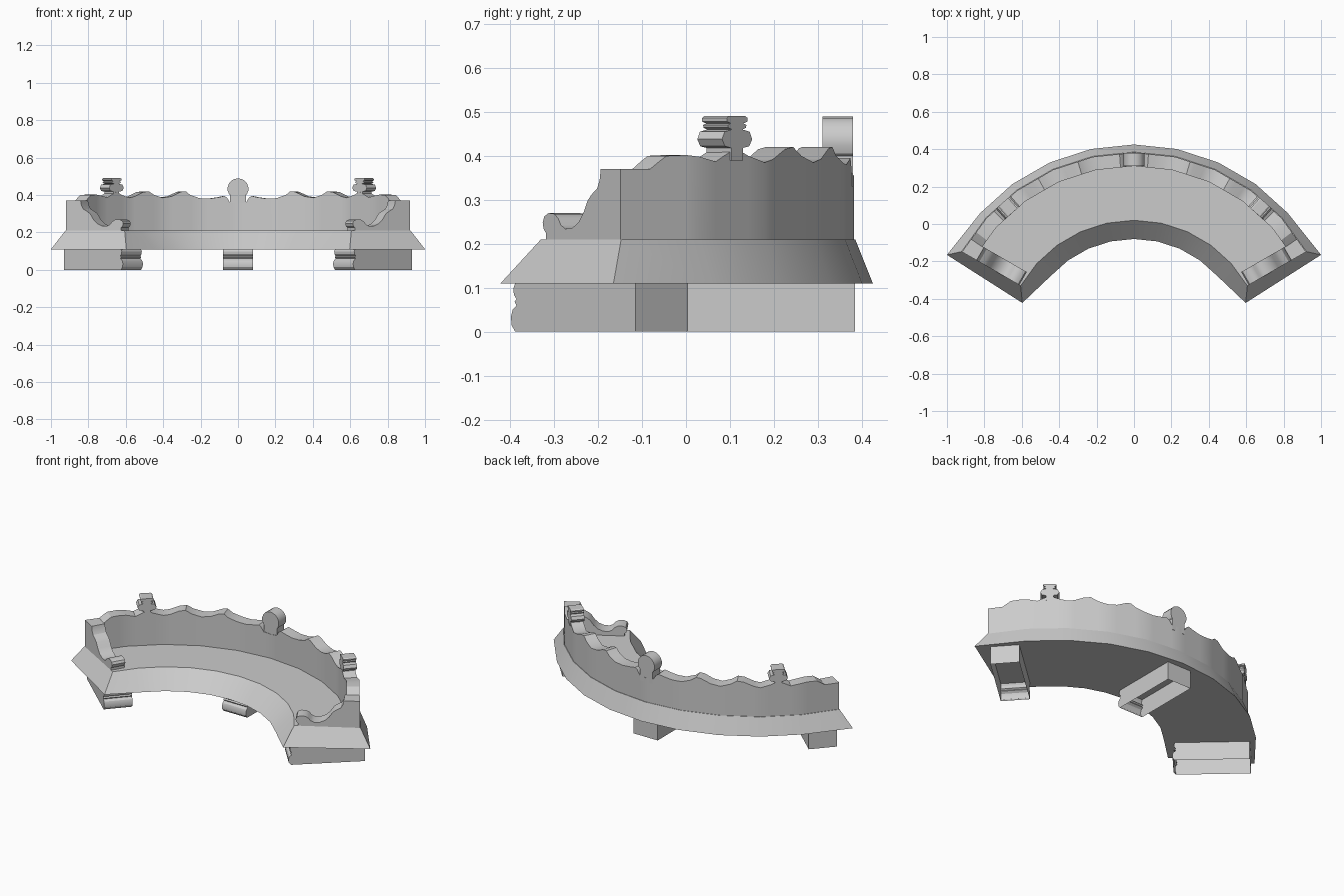
import bpy, bmesh, math
from math import sin, cos, radians

if "Cube" in bpy.data.objects:
    bpy.data.objects.remove(bpy.data.objects["Cube"])

CY = -0.68          # centre of the arc
STEP = 12           # degrees per facet
END = 60            # half span in degrees


def finish(name, bm):
    bmesh.ops.recalc_face_normals(bm, faces=bm.faces[:])
    me = bpy.data.meshes.new(name)
    bm.to_mesh(me)
    bm.free()
    ob = bpy.data.objects.new(name, me)
    bpy.context.collection.objects.link(ob)
    bpy.ops.object.select_all(action='DESELECT')
    ob.select_set(True)
    bpy.context.view_layer.objects.active = ob
    bpy.ops.object.shade_smooth_by_angle(angle=radians(30))
    return ob


def arc(r, a):
    """Point on the faceted arc, a in degrees clockwise from +y."""
    k = r * cos(radians(STEP / 2)) / cos(radians(a % STEP - STEP / 2))
    return k * sin(radians(a)), CY + k * cos(radians(a))


def sweep(name, rings):
    """Join a row of closed cross-sections and cap both ends."""
    bm = bmesh.new()
    vs = [[bm.verts.new(p) for p in ring] for ring in rings]
    n = len(vs[0])
    for a, b in zip(vs, vs[1:]):
        for i in range(n):
            bm.faces.new((a[i], a[(i + 1) % n], b[(i + 1) % n], b[i]))
    bm.faces.new(vs[0])
    bm.faces.new(vs[-1])
    return finish(name, bm)


def prism(name, prof, origin, a, w0, w1, along=True, skip=()):
    """Extrude a profile. along=True: profile is (radial, z), width is tangential;
    along=False: profile is (tangential, z), width is radial."""
    rad = (sin(radians(a)), cos(radians(a)))
    tan = (rad[1], -rad[0])
    u, w = (rad, tan) if along else (tan, rad)
    bm = bmesh.new()
    loops = [[bm.verts.new((origin[0] + p * u[0] + d * w[0],
                            origin[1] + p * u[1] + d * w[1], z)) for p, z in prof]
             for d in (w0, w1)]
    n = len(prof)
    for i in range(n):
        if i not in skip:
            j = (i + 1) % n
            bm.faces.new((loops[0][i], loops[0][j], loops[1][j], loops[1][i]))
    bm.faces.new(loops[0])
    bm.faces.new(loops[1])
    return finish(name, bm)


# Seat slab with flared sides and ends
rings = []
for a in range(-END, END + 1, STEP):
    if abs(a) == END:
        s = 1 if a > 0 else -1
        bo, bi = (s, -0.165), (s * 0.597, -0.422)
    else:
        bo, bi = arc(1.105, a), arc(0.60, a)
    rings.append([(*bo, 0.11), (*arc(1.065, a), 0.21), (*arc(0.70, a), 0.21), (*bi, 0.11)])
sweep("seat", rings)

# Backrest wall with a carved wavy top
wave = [(0, .355), (2.5, .36), (3.4, .385), (4.2, .395), (6, .388), (9, .38), (12, .383),
        (15, .40), (16.5, .42), (18, .417), (21, .393), (24, .385), (27, .40), (29, .42),
        (31, .415), (34, .392), (36, .385), (39, .40), (41.3, .417), (43.5, .40), (45, .387),
        (48, .398), (50, .402), (53, .40), (54.3, .385), (55.5, .37), (60, .37)]
full = [(-a, z) for a, z in wave[:0:-1]] + wave
rings = [[(*arc(1.062, a), 0.20), (*arc(1.062, a), z), (*arc(0.99, a), z), (*arc(0.99, a), 0.20)]
         for a, z in full]
sweep("backrest", rings)

# Centre finial: round knob on a short stem
knob = [(-.042, .33), (.042, .33), (.042, .40)]
knob += [(.056 * cos(radians(t)), .433 + .056 * sin(radians(t))) for t in range(-30, 211, 20)]
knob += [(-.042, .40)]
prism("centre_finial", knob, (0, CY), 0, 0.99, 1.06, along=False)

# Side finials: stacked scroll rolls
half = [(.02, .39), (.02, .418), (.042, .422), (.052, .438), (.043, .455), (.018, .46),
        (.030, .464), (.032, .470), (.022, .474), (.035, .478), (.036, .486), (.028, .491)]
scroll = half + [(-x, z) for x, z in reversed(half)]

# Armrests: S-curve falling to a small scroll
arm = [(1.0, .20), (1.0, .37), (.972, .37), (.967, .345), (.955, .325), (.93, .312), (.912, .298),
       (.893, .27), (.87, .248), (.84, .235), (.81, .234), (.79, .243), (.778, .258),
       (.76, .268), (.735, .27), (.715, .262), (.708, .248), (.712, .234), (.722, .225), (.722, .20)]

# Legs: open tubes with a rolled inner face
leg = [(0, 0), (0, .11), (-.41, .11), (-.416, .098), (-.414, .084), (-.405, .074), (-.412, .068),
       (-.405, .060), (-.418, .05), (-.424, .035), (-.422, .015), (-.41, 0)]
open_sides = (1, len(leg) - 1)

for s, side in ((1, "right"), (-1, "left")):
    prism(side + "_finial", scroll, (0, CY), s * 41.3, 0.985, 1.06, along=False)
    prism(side + "_armrest", arm, (0, CY), s * END, 0, -s * 0.08)
    prism(side + "_leg", leg, (s * 0.877, -0.055), s * 48, -0.08, 0.08, skip=open_sides)
prism("centre_leg", leg, (0, 0.385), 0, -0.08, 0.08, skip=open_sides)
